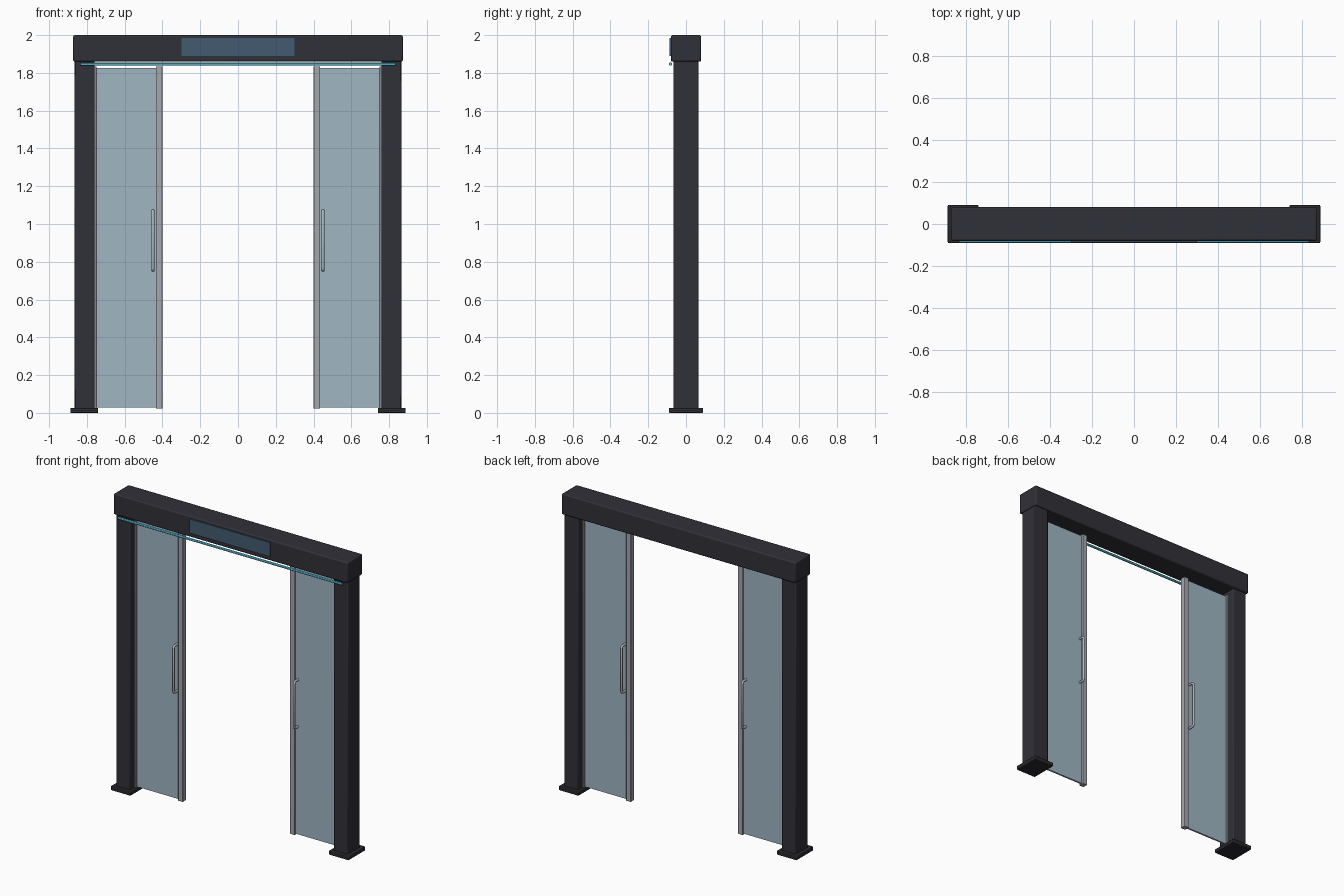
import bpy
import math

cube = bpy.data.objects.get("Cube")
if cube:
    bpy.data.objects.remove(cube, do_unlink=True)


def material(name, rgb, alpha=1.0):
    m = bpy.data.materials.new(name)
    m.use_nodes = True
    m.diffuse_color = (*rgb, alpha)
    shader = m.node_tree.nodes["Principled BSDF"]
    shader.inputs["Base Color"].default_value = (*rgb, 1)
    shader.inputs["Alpha"].default_value = alpha
    return m


DARK = material("dark frame", (0.03, 0.03, 0.04))
BASE = material("black base", (0.022, 0.022, 0.027))
METAL = material("brushed metal", (0.38, 0.39, 0.42))
HANDLE = material("pale steel", (0.4, 0.48, 0.52))
GLASS = material("tinted glass", (0.35, 0.475, 0.546), 0.8)
SCREEN = material("blue screen", (0.055, 0.105, 0.162))
LIGHT = material("cyan strip", (0.09, 0.49, 0.66))


def box(name, x, y, z, mat, bevel=0.0):
    """Box from (min, max) ranges on each axis."""
    ranges = (x, y, z)
    bpy.ops.mesh.primitive_cube_add(size=1, location=[(a + b) / 2 for a, b in ranges])
    ob = bpy.context.object
    ob.name = name
    ob.scale = [b - a for a, b in ranges]
    bpy.ops.object.transform_apply(location=False, rotation=False, scale=True)
    ob.data.materials.append(mat)
    if bevel:
        mod = ob.modifiers.new("Bevel", "BEVEL")
        mod.width = bevel
        mod.segments = 2
        bpy.ops.object.shade_smooth_by_angle(angle=math.radians(35))
    return ob


def side_box(name, side, x, y, z, mat, bevel=0.0):
    return box(name, sorted((side * x[0], side * x[1])), y, z, mat, bevel)


def pull_handle(name, x, facing):
    """Round bar with softened corners, standing off the glass."""
    low, high, out, r = 0.755, 1.07, 0.045, 0.012
    half = [(0.004, high), (out - r, high), (out - r * 0.3, high - r * 0.3), (out, high - r)]
    path = half + [(d, low + high - z) for d, z in reversed(half)]
    curve = bpy.data.curves.new(name, "CURVE")
    curve.dimensions = "3D"
    curve.bevel_depth = 0.008
    curve.bevel_resolution = 3
    curve.use_fill_caps = True
    spline = curve.splines.new("POLY")
    spline.points.add(len(path) - 1)
    for point, (d, z) in zip(spline.points, path):
        point.co = (x, facing * d, z, 1)
    curve.materials.append(HANDLE)
    bpy.context.collection.objects.link(bpy.data.objects.new(name, curve))


# Header with its screen and light strip
box("header", (-0.873, 0.873), (-0.08, 0.08), (1.86, 2.0), DARK, 0.008)
box("header_screen", (-0.3, 0.3), (-0.087, -0.079), (1.89, 1.985), SCREEN)
bpy.ops.mesh.primitive_cylinder_add(vertices=12, radius=0.008, depth=1.67,
                                    location=(0, -0.082, 1.847),
                                    rotation=(0, math.pi / 2, 0))
strip = bpy.context.object
strip.name = "light_strip"
strip.data.materials.append(LIGHT)
bpy.ops.object.shade_smooth_by_angle()

# Posts, feet and open sliding doors on both sides
for side, label in ((1, "left"), (-1, "right")):
    side_box(label + "_post", side, (0.76, 0.865), (-0.066, 0.066), (0.01, 1.87), DARK, 0.006)
    side_box(label + "_foot", side, (0.74, 0.888), (-0.09, 0.09), (0, 0.027), BASE, 0.004)
    side_box(label + "_glass", side, (0.42, 0.77), (-0.006, 0.006), (0.028, 1.825), GLASS)
    side_box(label + "_inner_stile", side, (0.4, 0.435), (-0.018, 0.018), (0.022, 1.835), METAL, 0.003)
    side_box(label + "_outer_stile", side, (0.75, 0.785), (-0.018, 0.018), (0.022, 1.835), METAL, 0.003)
    for facing, end in ((-1, "front"), (1, "back")):
        pull_handle(label + "_" + end + "_handle", side * 0.45, facing)
